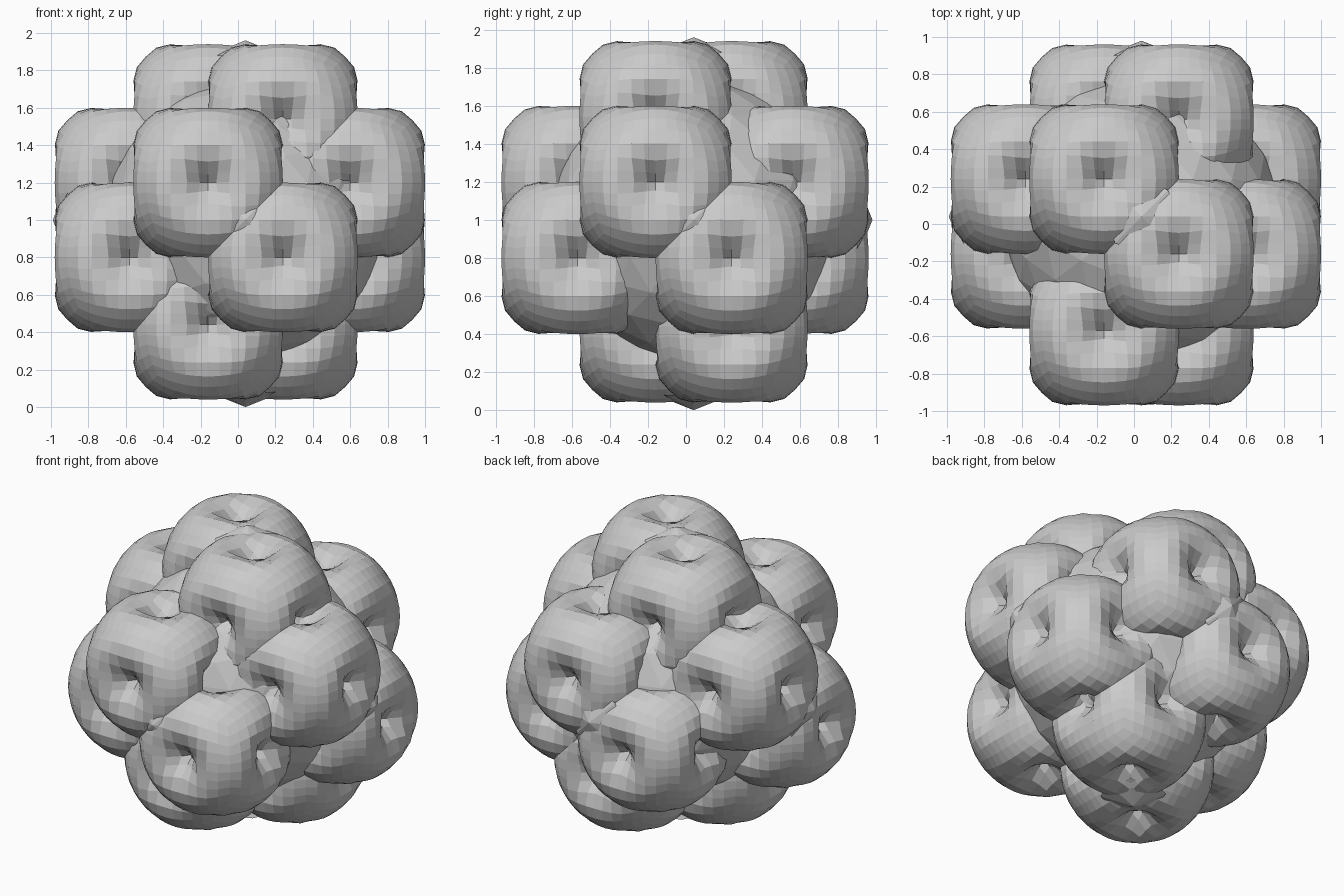
import bpy, bmesh, math
from mathutils import Vector

if "Cube" in bpy.data.objects:
    bpy.data.objects.remove(bpy.data.objects["Cube"])

grey = bpy.data.materials.new("plain grey")
grey.diffuse_color = (0.6, 0.6, 0.6, 1)
grey.use_nodes = True
grey.node_tree.nodes["Principled BSDF"].inputs["Base Color"].default_value = grey.diffuse_color

# grid stations along each axis: outer, inner, inner, outer
X = (-0.58, -0.16, 0.24, 0.60)
Y = (-0.57, -0.16, 0.24, 0.56)
Z = (0.44, 0.80, 1.20, 1.54)
MID = Vector((0.04, 0.04, 1.0))

# dimple profile: angle from the axis -> (radius from axis, height)
PROFILE = [(0, 0, .25), (.16, .045, .31), (.32, .115, .375),
           (.47, .20, .40), (.60, .267, .388)]
BALL = 0.471


def lobe_point(d):
    """Sphere point, drawn into a funnel near each of the six axes."""
    k = max(range(3), key=lambda i: abs(d[i]))
    axis = Vector((0, 0, 0))
    axis[k] = math.copysign(1, d[k])
    ang = d.angle(axis)
    if ang >= PROFILE[-1][0]:
        return d * BALL
    side = d - axis * d.dot(axis)
    side = side.normalized() if side.length > 1e-6 else Vector((0, 0, 0))
    for (a0, r0, h0), (a1, r1, h1) in zip(PROFILE, PROFILE[1:]):
        if ang <= a1:
            t = (ang - a0) / (a1 - a0)
            return side * (r0 + (r1 - r0) * t) + axis * (h0 + (h1 - h0) * t)


def lobe_mesh(n=10):
    bm = bmesh.new()
    bmesh.ops.create_cube(bm, size=2)
    bmesh.ops.subdivide_edges(bm, edges=bm.edges[:], cuts=n - 1, use_grid_fill=True)
    for v in bm.verts:
        d = Vector([math.tan(c * math.pi / 4) for c in v.co]).normalized()
        v.co = lobe_point(d)
    bmesh.ops.recalc_face_normals(bm, faces=bm.faces[:])
    me = bpy.data.meshes.new("lobe")
    bm.to_mesh(me)
    bm.free()
    me.materials.append(grey)
    return me


def add(name, me, loc):
    ob = bpy.data.objects.new(name, me)
    ob.location = loc
    bpy.context.collection.objects.link(ob)
    return ob


# twelve dimpled lobes, two on each side
lobe = lobe_mesh()
cells = [(1, 2, 3), (2, 1, 3), (1, 1, 0), (2, 2, 0),
         (3, 1, 2), (3, 2, 1), (0, 1, 1), (0, 2, 2),
         (1, 0, 2), (2, 0, 1), (2, 3, 2), (1, 3, 1)]
for i, j, k in cells:
    add("lobe", lobe, (X[i], Y[j], Z[k]))

# core filling the gaps
bm = bmesh.new()
bmesh.ops.create_icosphere(bm, subdivisions=3, radius=0.76)
core = bpy.data.meshes.new("core")
bm.to_mesh(core)
bm.free()
core.materials.append(grey)
add("core", core, MID)

# low peaks on the seam between each pair of lobes
bm = bmesh.new()
bmesh.ops.create_cone(bm, cap_ends=True, segments=8, radius1=0.2, radius2=0, depth=0.08)
bmesh.ops.translate(bm, verts=bm.verts[:], vec=(0, 0, -0.04))
peak = bpy.data.meshes.new("peak")
bm.to_mesh(peak)
bm.free()
peak.materials.append(grey)
for axis, low, high in ((0, -0.99, 1.0), (1, -0.97, 0.98), (2, 0.0, 1.96)):
    for sign, end in ((-1, low), (1, high)):
        loc = MID.copy()
        loc[axis] = end
        d = Vector((0, 0, 0))
        d[axis] = sign
        ob = add("seam_peak", peak, loc)
        ob.rotation_euler = d.to_track_quat('Z', 'Y').to_euler()
